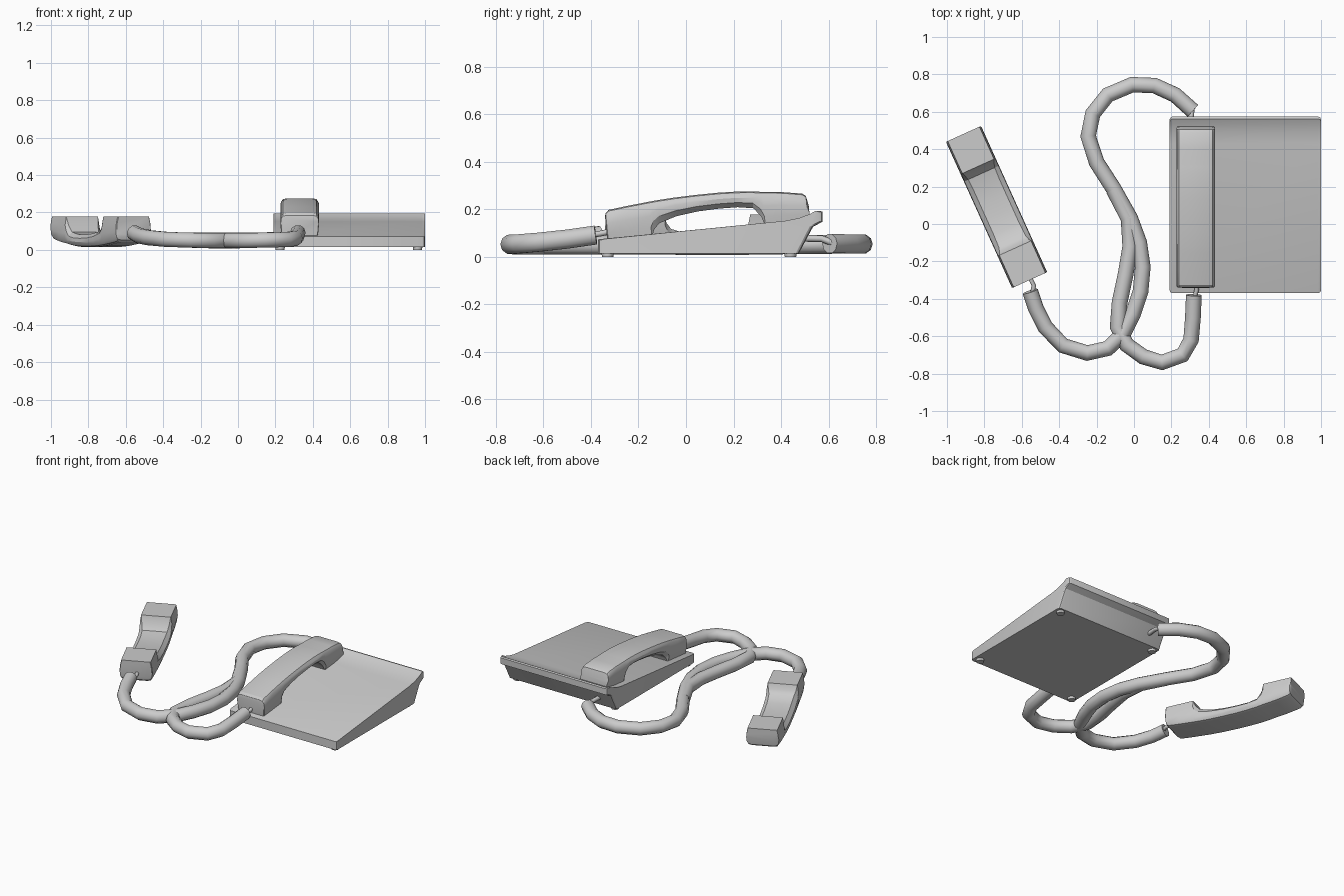
import bpy, bmesh, math
from mathutils import Matrix, Vector


def finish(name, bm, angle=35):
    bmesh.ops.recalc_face_normals(bm, faces=bm.faces[:])
    me = bpy.data.meshes.new(name)
    bm.to_mesh(me)
    bm.free()
    ob = bpy.data.objects.new(name, me)
    bpy.context.collection.objects.link(ob)
    bpy.ops.object.select_all(action='DESELECT')
    ob.select_set(True)
    bpy.context.view_layer.objects.active = ob
    bpy.ops.object.shade_smooth_by_angle(angle=math.radians(angle))
    return ob


def loft(rings):
    bm = bmesh.new()
    loops = [[bm.verts.new(p) for p in ring] for ring in rings]
    n = len(loops[0])
    for a, b in zip(loops, loops[1:]):
        for i in range(n):
            j = (i + 1) % n
            bm.faces.new((a[i], a[j], b[j], b[i]))
    bm.faces.new(loops[0])
    bm.faces.new(loops[-1])
    return bm


# Wedge-shaped base: side profile (y, z) swept across x, with tiny corner rounding
profile = [(-0.37, 0.015), (-0.37, 0.072), (-0.362, 0.075), (0.43, 0.152), (0.49, 0.164),
           (0.535, 0.18), (0.562, 0.194), (0.575, 0.19), (0.575, 0.148), (0.535, 0.127), (0.475, 0.015)]


def base_ring(x, inset):
    cy, hy = 0.1025, 0.4725
    return [(x, cy + (y - cy) * (hy - inset) / hy, z) for y, z in profile]


finish("phone_base", loft([base_ring(x, i) for x, i in
       [(0.19, 0.016), (0.195, 0.005), (0.206, 0), (0.984, 0), (0.995, 0.005), (1.0, 0.016)]]), 30)

# Four feet
for i, (x, y) in enumerate([(0.225, -0.33), (0.96, -0.33), (0.225, 0.44), (0.96, 0.44)]):
    bm = bmesh.new()
    bmesh.ops.create_cone(bm, cap_ends=True, segments=12, radius1=0.024, radius2=0.026, depth=0.02,
                          matrix=Matrix.Translation((x, y, 0.01)))
    finish(f"foot_{i + 1}", bm)

# Handset: cross-sections along its length (position, underside, top, underside half width)
stations = [(0.0, 0.0, 0.11, 0.088), (0.004, 0.0, 0.125, 0.092), (0.018, 0.0, 0.137, 0.093),
            (0.10, 0.0, 0.146, 0.093), (0.188, 0.0, 0.154, 0.093), (0.20, 0.035, 0.155, 0.086),
            (0.225, 0.06, 0.157, 0.078), (0.30, 0.082, 0.161, 0.075), (0.39, 0.093, 0.163, 0.075),
            (0.48, 0.096, 0.163, 0.075), (0.56, 0.094, 0.160, 0.075), (0.625, 0.083, 0.154, 0.078),
            (0.655, 0.045, 0.150, 0.086), (0.668, 0.0, 0.148, 0.093), (0.75, 0.0, 0.139, 0.093),
            (0.835, 0.0, 0.124, 0.093), (0.85, 0.0, 0.113, 0.093), (0.858, 0.0, 0.07, 0.090)]


def handset(name, matrix):
    rings = []
    for k, (u, b, t, hb) in enumerate(stations):
        s = 0.96 if k in (0, len(stations) - 1) else 1.0
        half = [(hb, b), (0.1 * s, b + 0.3 * (t - b)), (0.103 * s, b + 0.6 * (t - b)),
                (0.099 * s, t - 0.018), (0.09 * s, t - 0.005), (0.07, t)]
        rings.append([(x, u, z) for x, z in half] + [(-x, u, z) for x, z in reversed(half)])
    ob = finish(name, loft(rings), 30)
    ob.matrix_world = matrix


# One handset rests on the base, the other lies upturned on the floor
handset("resting_handset", Matrix.Translation((0.33, -0.33, 0.06)) @ Matrix.Rotation(math.atan(0.1), 4, 'X'))
turn = math.atan2(0.412, 0.911)
handset("lifted_handset", Matrix.Translation((-0.558, -0.30, 0.178))
        @ Matrix.Rotation(turn, 4, 'Z') @ Matrix.Rotation(math.pi, 4, 'Y'))


# Cords: thick smooth tubes with thin connector wires at their ends
def tube(name, points, radius, sides=10):
    pts = [Vector(p) for p in points]
    rings = []
    for i, p in enumerate(pts):
        d = (pts[min(i + 1, len(pts) - 1)] - pts[max(i - 1, 0)]).normalized()
        side = d.cross(Vector((0, 0, 1))).normalized()
        up = side.cross(d)
        rings.append([p + radius * (math.cos(a) * side + math.sin(a) * up)
                      for a in (2 * math.pi * k / sides for k in range(sides))])
    finish(name, loft(rings), 50)


long_cord = [(-0.555, -0.36, 0.09), (-0.525, -0.45, 0.075), (-0.475, -0.55, 0.065), (-0.38, -0.65, 0.056),
             (-0.25, -0.69, 0.052), (-0.14, -0.665, 0.05), (-0.06, -0.59, 0.05), (-0.005, -0.48, 0.05),
             (0.035, -0.36, 0.05), (0.047, -0.23, 0.05), (0.028, -0.1, 0.05), (-0.02, 0.03, 0.048),
             (-0.11, 0.19, 0.048), (-0.2, 0.33, 0.05), (-0.245, 0.47, 0.052), (-0.22, 0.59, 0.053),
             (-0.14, 0.69, 0.054), (-0.01, 0.745, 0.054), (0.11, 0.74, 0.054), (0.22, 0.69, 0.055),
             (0.315, 0.605, 0.056)]
short_cord = [(0.32, -0.38, 0.092), (0.315, -0.5, 0.075), (0.305, -0.62, 0.062), (0.26, -0.7, 0.055),
              (0.15, -0.74, 0.053), (0.05, -0.71, 0.05), (-0.04, -0.645, 0.05), (-0.088, -0.55, 0.05),
              (-0.077, -0.42, 0.05), (-0.045, -0.27, 0.05), (-0.02, -0.12, 0.05), (-0.03, 0.03, 0.048),
              (-0.11, 0.185, 0.048)]
tube("lifted_handset_cord", long_cord, 0.042)
tube("resting_handset_cord", short_cord, 0.042)
tube("lifted_connector", [(-0.56, -0.28, 0.095), (-0.535, -0.33, 0.093), (-0.55, -0.39, 0.088)], 0.012, 8)
tube("resting_connector", [(0.33, -0.31, 0.11), (0.335, -0.35, 0.1), (0.32, -0.41, 0.09)], 0.012, 8)
tube("base_connector", [(0.30, 0.49, 0.078), (0.305, 0.57, 0.077), (0.31, 0.615, 0.06)], 0.014, 8)
